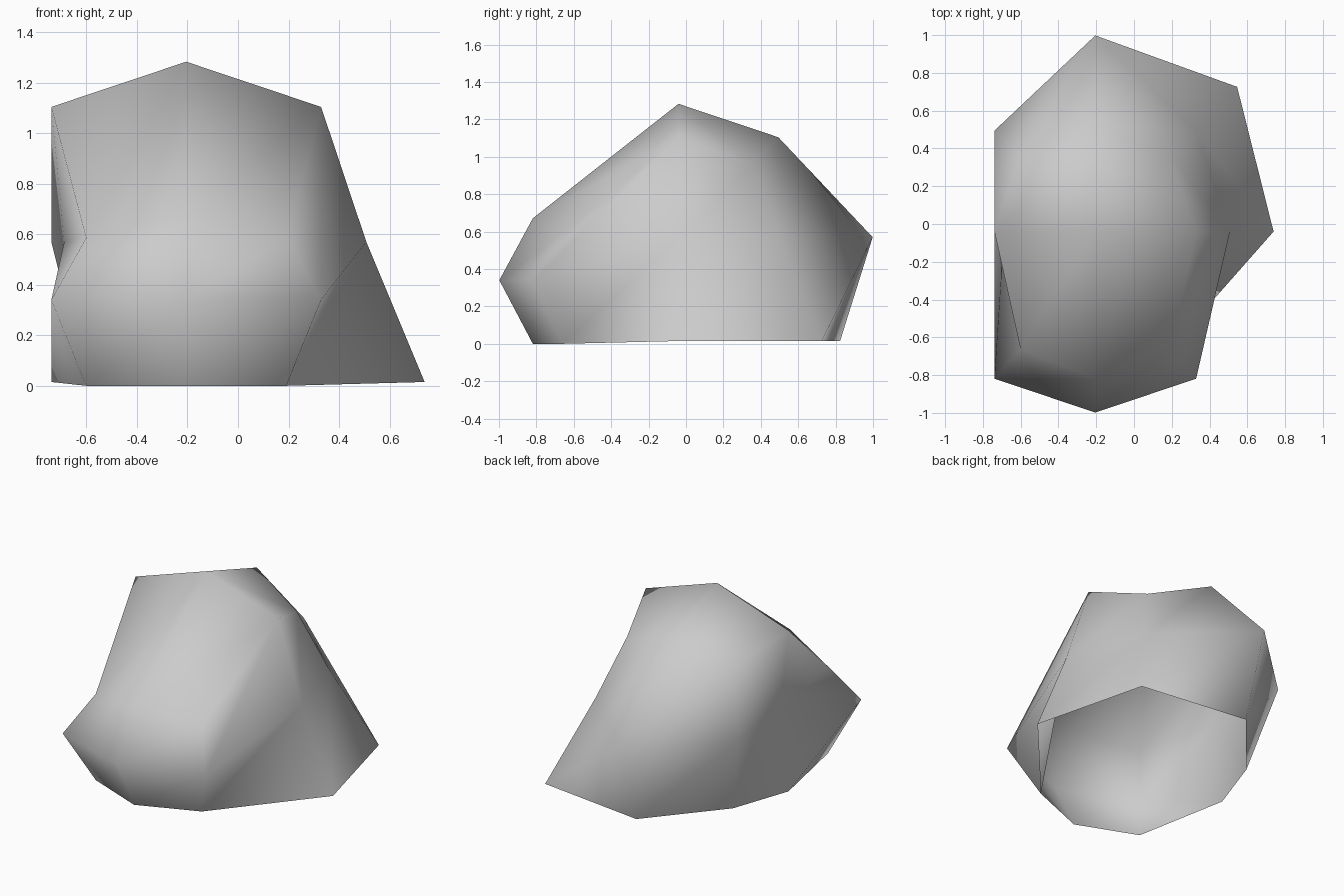
import bpy, bmesh
from mathutils import Vector

cube = bpy.data.objects.get("Cube")
if cube:
    bpy.data.objects.remove(cube, do_unlink=True)

# Stone material
stone = bpy.data.materials.new("stone grey")
stone.use_nodes = True
grey = (0.6, 0.6, 0.6, 1)
stone.diffuse_color = grey
stone.node_tree.nodes["Principled BSDF"].inputs["Base Color"].default_value = grey

# Rounded block: each vertex of a cube cut once gets a radius by its kind
CENTRE = Vector((-0.205, -0.04, 0.57))
RADIUS = {1: 0.713, 2: 0.534, 3: 0.396}   # face middle, edge middle, corner

# Chipped and flared spots, keyed by direction from the centre
MOVES = {
    (-1, 0, 0): (0.23, 0, 0),       # dent in one side
    (0, 1, 0): (0, 0.325, 0),       # bulge at the back
    (1, 0, -1): (0.41, 0, 0),       # flared foot
    (1, 1, -1): (0.355, 0.37, 0),
    (0, 1, -1): (0, 0.33, 0),
}

bm = bmesh.new()
bmesh.ops.create_cube(bm, size=2)
bmesh.ops.subdivide_edges(bm, edges=bm.edges[:], cuts=1, use_grid_fill=True)

# Open underside
underside = [v for v in bm.verts if v.co.z < -0.9 and v.co.xy.length < 0.1]
bmesh.ops.delete(bm, geom=underside, context='VERTS')
bm.normal_update()

# Split every quad along the diagonal that rises to the right, seen from outside
for f in bm.faces[:]:
    up = Vector((0, 1, 0)) if f.normal.z > 0.5 else Vector((0, 0, 1))
    rising = up + up.cross(f.normal)
    ordered = sorted(f.verts, key=lambda v: v.co.dot(rising))
    bmesh.utils.face_split(f, ordered[0], ordered[-1])

for v in bm.verts:
    key = tuple(round(c) for c in v.co)
    offset = Vector(key) * RADIUS[sum(map(abs, key))]
    v.co = CENTRE + offset + Vector(MOVES.get(key, (0, 0, 0)))
    # Low, pushed-out front
    if key[1] == -1:
        v.co.y -= 0.245 if key[0] == 0 or key[2] == 0 else 0.225
        v.co.z = 0.34 + 0.62 * offset.z
    # Flat foot ring
    if key[2] == -1:
        v.co.z = 0 if key[1] == -1 else 0.015

bm.normal_update()
for f in bm.faces:
    f.smooth = True

mesh = bpy.data.meshes.new("boulder")
bm.to_mesh(mesh)
bm.free()
mesh.materials.append(stone)
boulder = bpy.data.objects.new("boulder", mesh)
bpy.context.collection.objects.link(boulder)
